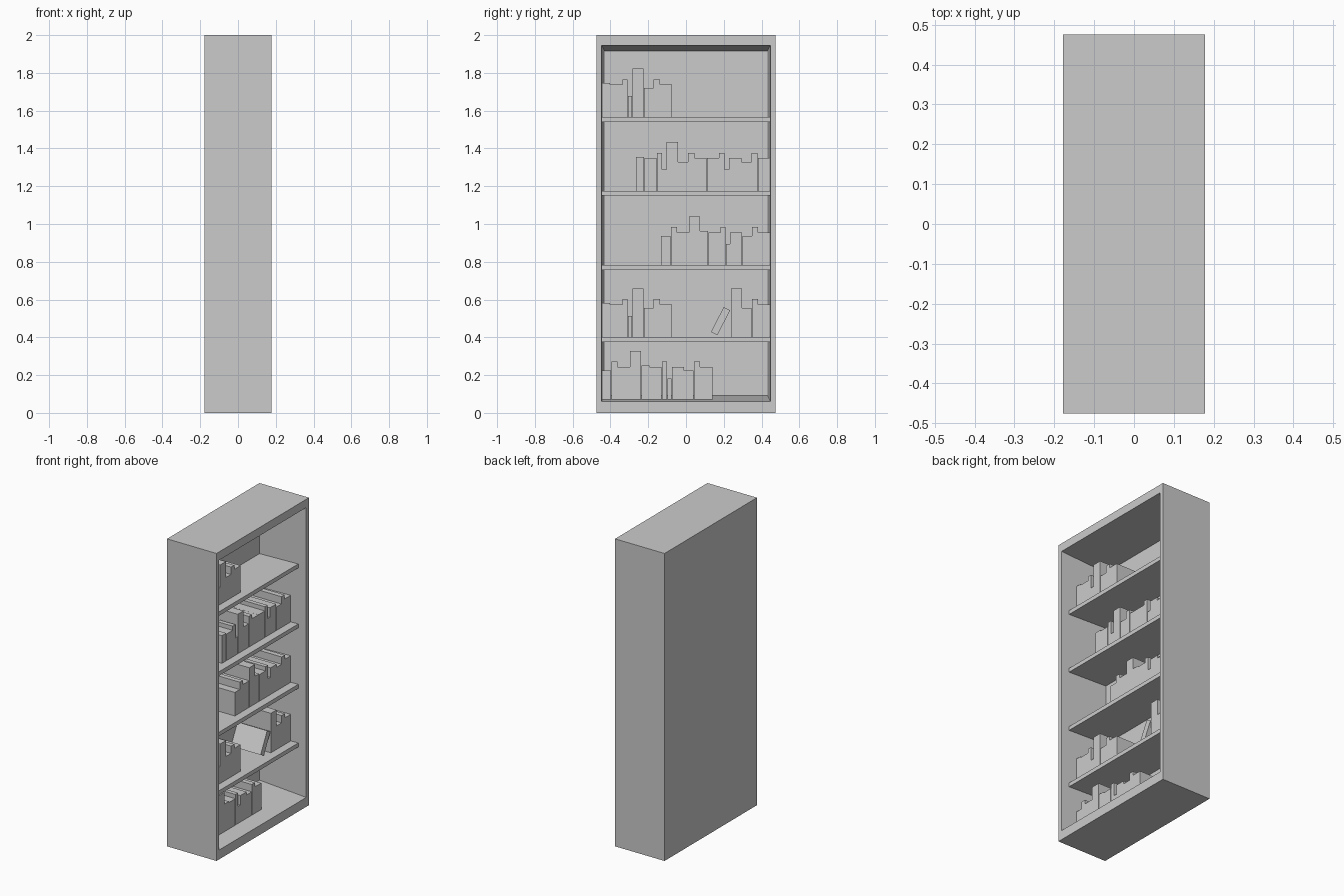
import bpy, bmesh, math
from mathutils import Matrix, Vector

if "Cube" in bpy.data.objects:
    bpy.data.objects.remove(bpy.data.objects["Cube"])


def finish(bm, name):
    bmesh.ops.recalc_face_normals(bm, faces=bm.faces)
    me = bpy.data.meshes.new(name)
    bm.to_mesh(me)
    bm.free()
    ob = bpy.data.objects.new(name, me)
    bpy.context.collection.objects.link(ob)
    return ob


def box(name, lo, hi, tilt=0.0):
    lo, hi = Vector(lo), Vector(hi)
    bm = bmesh.new()
    mat = (Matrix.Translation((lo + hi) / 2) @ Matrix.Rotation(tilt, 4, 'X')
           @ Matrix.Diagonal((*(hi - lo), 1)))
    bmesh.ops.create_cube(bm, size=1, matrix=mat)
    return finish(bm, name)


# Case: solid block with a slightly tapering recess opening towards +x
FRONT, BACK = 0.178, -0.147
bm = bmesh.new()
bmesh.ops.create_cube(bm, size=1, matrix=Matrix.Translation((0, 0, 1))
                      @ Matrix.Diagonal((2 * FRONT, 0.95, 2, 1)))
bm.normal_update()
face = max(bm.faces, key=lambda f: f.normal.x)


def place(f, x, half_y, z0, z1):
    mid = f.calc_center_median().z
    for v in f.verts:
        v.co = (x, math.copysign(half_y, v.co.y), z1 if v.co.z > mid else z0)


bmesh.ops.inset_individual(bm, faces=[face], thickness=0.03)
place(face, FRONT, 0.447, 0.061, 1.946)
inner = bmesh.ops.extrude_discrete_faces(bm, faces=[face])['faces'][0]
place(inner, BACK, 0.431, 0.093, 1.915)
finish(bm, "case")

# Shelves
TOPS = [0.402, 0.783, 1.176, 1.566]
for i, z in enumerate(TOPS):
    box(f"shelf_{i + 1}", (BACK - 0.005, -0.446, z - 0.026), (0.123, 0.446, z))

# Book kinds: thickness, height
KINDS = [(.045, .18), (.066, .173), (.029, .2), (.024, .112),
         (.061, .257), (.053, .153), (.034, .2), (.066, .173)]
LONG = [5, 6, 7, 4, 0, 1, 2, 3, 1, 5, 6, 7]
SHORT = list(range(8))

# Rows of books: base height, start y, end y, sequence of kinds
ROWS = [(0.071, -.447, .14, LONG),
        (TOPS[0], -.446, -.072, SHORT),
        (TOPS[0], .238, .446, [4, 5, 6, 7]),
        (TOPS[1], -.132, .446, LONG),
        (TOPS[2], -.265, .446, SHORT + [1, 2, 3, 1, 5, 6, 7]),
        (TOPS[3], -.446, -.072, SHORT)]
for r, (z, y0, y1, seq) in enumerate(ROWS):
    k = (y1 - y0) / sum(KINDS[i][0] for i in seq)
    y = y0
    for n, i in enumerate(seq):
        w, h = KINDS[i][0] * k, KINDS[i][1]
        box(f"book_{r + 1}_{n + 1}", (BACK + 0.004, y, z), (0.07, y + w - 0.001, z + h))
        y += w

# Leaning book on the lowest shelf
box("leaning_book", (BACK + 0.004, 0.164, 0.412), (0.07, 0.202, 0.56), tilt=-math.radians(27))
